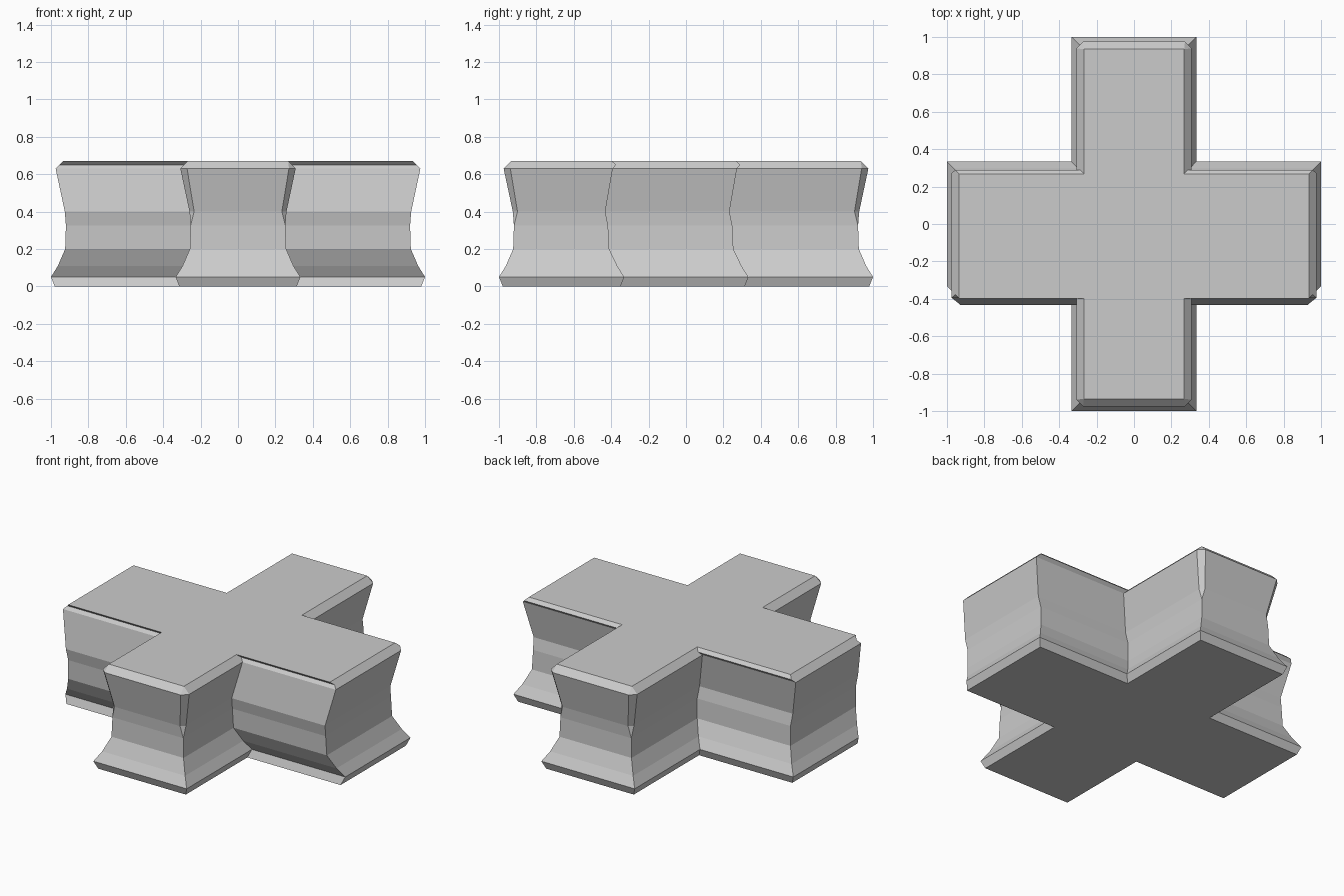
import bpy
import bmesh

if "Cube" in bpy.data.objects:
    bpy.data.objects.remove(bpy.data.objects["Cube"])

ARM = 1 / 3  # half width of each arm

# Moulding profile: height, inset of most walls,
# inset of the side arms' long walls, corner chamfer
PROFILE = [
    (0.00, 0.020, 0.019, 0.0),
    (0.05, 0.000, 0.000, 0.0),
    (0.11, 0.037, 0.037, 0.0),
    (0.20, 0.076, 0.080, 0.0),
    (0.325, 0.080, 0.086, 0.0),
    (0.40, 0.074, 0.101, 0.025),
    (0.63, 0.025, 0.061, 0.036),
    (0.65, 0.045, 0.044, 0.018),
    (0.67, 0.065, 0.065, 0.0),
]


def cross_ring(z, a, b, c):
    """Cross outline at one height; the right half is mirrored to the left."""
    w, end = ARM - a, 1 - a
    # the front wall leans the same way as the back wall
    front, back = -ARM - b, ARM - b
    right = [(w - c, -end), (w, -end + c), (w, front), (end, front),
             (end, back), (w, back), (w, end - c), (w - c, end)]
    left = [(-x, y) for x, y in reversed(right)]
    return [(x, y, z) for x, y in right + left]


bm = bmesh.new()
rings = [[bm.verts.new(p) for p in cross_ring(*level)] for level in PROFILE]

# Moulded walls
for lower, upper in zip(rings, rings[1:]):
    n = len(lower)
    for i in range(n):
        j = (i + 1) % n
        bm.faces.new((lower[i], lower[j], upper[j], upper[i]))

# Flat top and underside
bm.faces.new(rings[-1])
bm.faces.new(rings[0][::-1])

bmesh.ops.remove_doubles(bm, verts=bm.verts, dist=0.0005)
bmesh.ops.recalc_face_normals(bm, faces=bm.faces)

mesh = bpy.data.meshes.new("moulded_cross_block")
bm.to_mesh(mesh)
bm.free()
block = bpy.data.objects.new("moulded_cross_block", mesh)
bpy.context.collection.objects.link(block)
